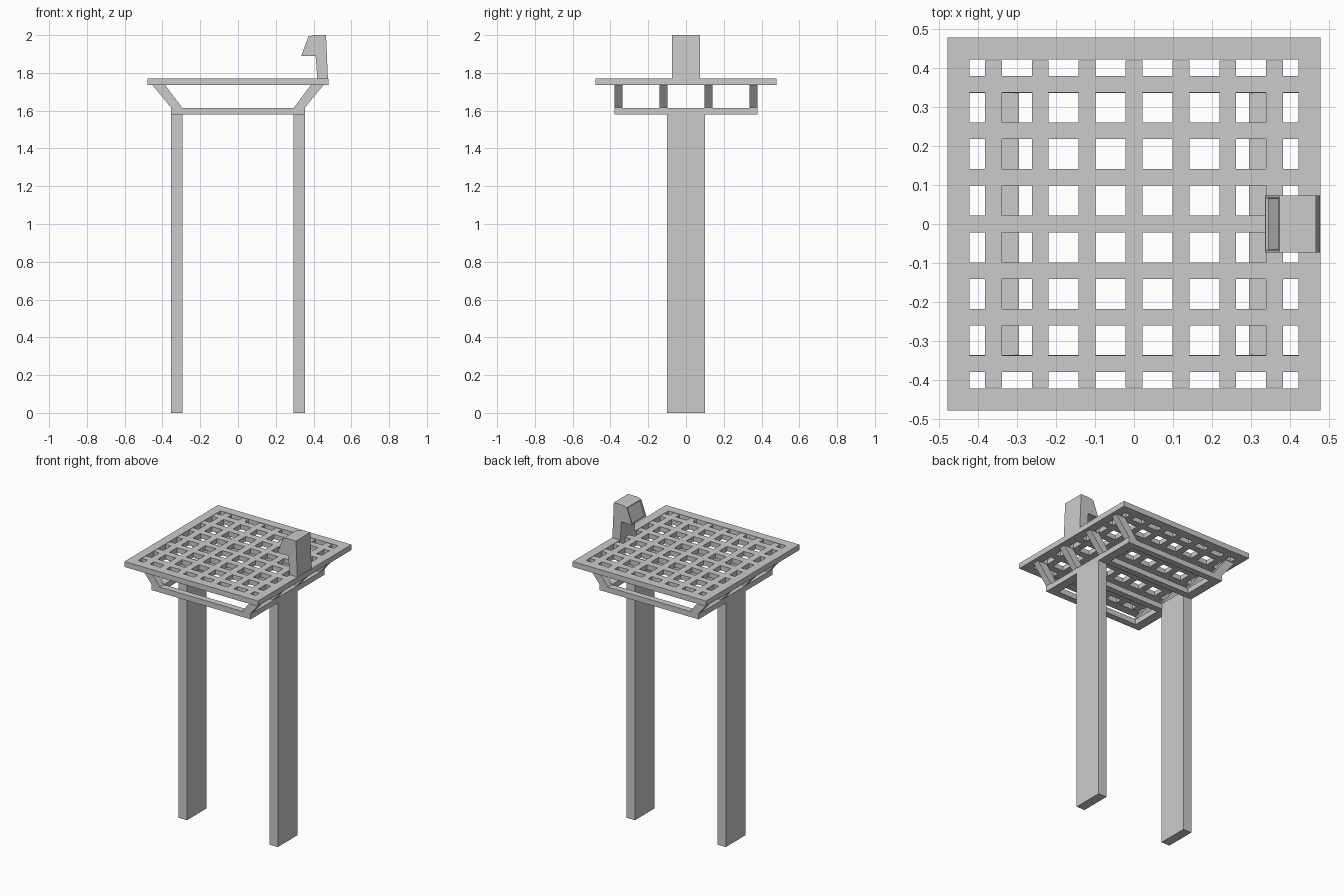
import bpy, bmesh

if "Cube" in bpy.data.objects:
    bpy.data.objects.remove(bpy.data.objects["Cube"])


def finish(name, bm):
    bmesh.ops.recalc_face_normals(bm, faces=bm.faces)
    me = bpy.data.meshes.new(name)
    bm.to_mesh(me)
    bm.free()
    ob = bpy.data.objects.new(name, me)
    bpy.context.collection.objects.link(ob)
    return ob


def box(name, x0, x1, y0, y1, z0, z1):
    bm = bmesh.new()
    bmesh.ops.create_cube(bm, size=1)
    for v in bm.verts:
        v.co = ((x0 + x1) / 2 + v.co.x * (x1 - x0),
                (y0 + y1) / 2 + v.co.y * (y1 - y0),
                (z0 + z1) / 2 + v.co.z * (z1 - z0))
    return finish(name, bm)


def extrude_up(bm, height):
    geo = bmesh.ops.extrude_face_region(bm, geom=bm.faces[:])["geom"]
    moved = [g for g in geo if isinstance(g, bmesh.types.BMVert)]
    bmesh.ops.translate(bm, verts=moved, vec=(0, 0, height))


def profile_mesh(points, y0, y1):
    """Prism from an x-z outline, spanning y0 to y1."""
    bm = bmesh.new()
    a = [bm.verts.new((x, y0, z)) for x, z in points]
    b = [bm.verts.new((x, y1, z)) for x, z in points]
    bm.faces.new(a)
    bm.faces.new(b)
    n = len(points)
    sides = [bm.faces.new((a[i], a[(i + 1) % n], b[(i + 1) % n], b[i])) for i in range(n)]
    return bm, sides


# mitred outer frame
bm = bmesh.new()
rings = [[bm.verts.new((sx * r, sy * r, 1.735)) for sx, sy in ((-1, -1), (1, -1), (1, 1), (-1, 1))]
         for r in (0.478, 0.421)]
for i in range(4):
    j = (i + 1) % 4
    bm.faces.new((rings[0][i], rings[0][j], rings[1][j], rings[1][i]))
extrude_up(bm, 0.035)
finish("top_frame", bm)

# lattice: a sheet of cells with the openings left out
half = 0.0215
breaks = [-0.421]
for k in range(-3, 4):
    breaks += [k * 0.12 - half, k * 0.12 + half]
breaks.append(0.421)
bm = bmesh.new()
grid = {}


def vert(i, j):
    if (i, j) not in grid:
        grid[i, j] = bm.verts.new((breaks[i], breaks[j] * 0.995, 1.737))
    return grid[i, j]


for i in range(len(breaks) - 1):
    for j in range(len(breaks) - 1):
        if i % 2 or j % 2:
            bm.faces.new((vert(i, j), vert(i + 1, j), vert(i + 1, j + 1), vert(i, j + 1)))
extrude_up(bm, 0.031)
finish("lattice", bm)

# four flared hoops carrying the top
right = [(0.355, 1.58), (0.355, 1.617), (0.452, 1.735), (0.385, 1.735), (0.295, 1.615)]
hoop = right + [(-x, z) for x, z in reversed(right)]
for k, y in enumerate((-0.357, -0.119, 0.119, 0.357)):
    bm, _ = profile_mesh(hoop, y - 0.021, y + 0.021)
    finish(f"support_hoop_{k + 1}", bm)

# side rails joining the hoops, and legs
for side, s in (("left", -1), ("right", 1)):
    xa, xb = sorted((s * 0.295, s * 0.355))
    for k, (ya, yb) in enumerate(((-0.336, -0.14), (-0.098, 0.098), (0.14, 0.336))):
        box(f"{side}_rail_{k + 1}", xa, xb, ya, yb, 1.58, 1.615)
    box(f"{side}_leg", xa, xb, -0.1, 0.1, 0, 1.58)

# control post with a recessed, slanted screen
post = [(0.335, 1.89), (0.372, 1.992), (0.405, 2.0), (0.466, 2.0),
        (0.476, 1.77), (0.42, 1.77), (0.411, 1.89)]
bm, sides = profile_mesh(post, -0.073, 0.073)
bmesh.ops.recalc_face_normals(bm, faces=bm.faces)
bmesh.ops.inset_region(bm, faces=[sides[0]], thickness=0.009)
bmesh.ops.inset_region(bm, faces=[sides[0]], thickness=0.001, depth=-0.008)
finish("control_post", bm)
